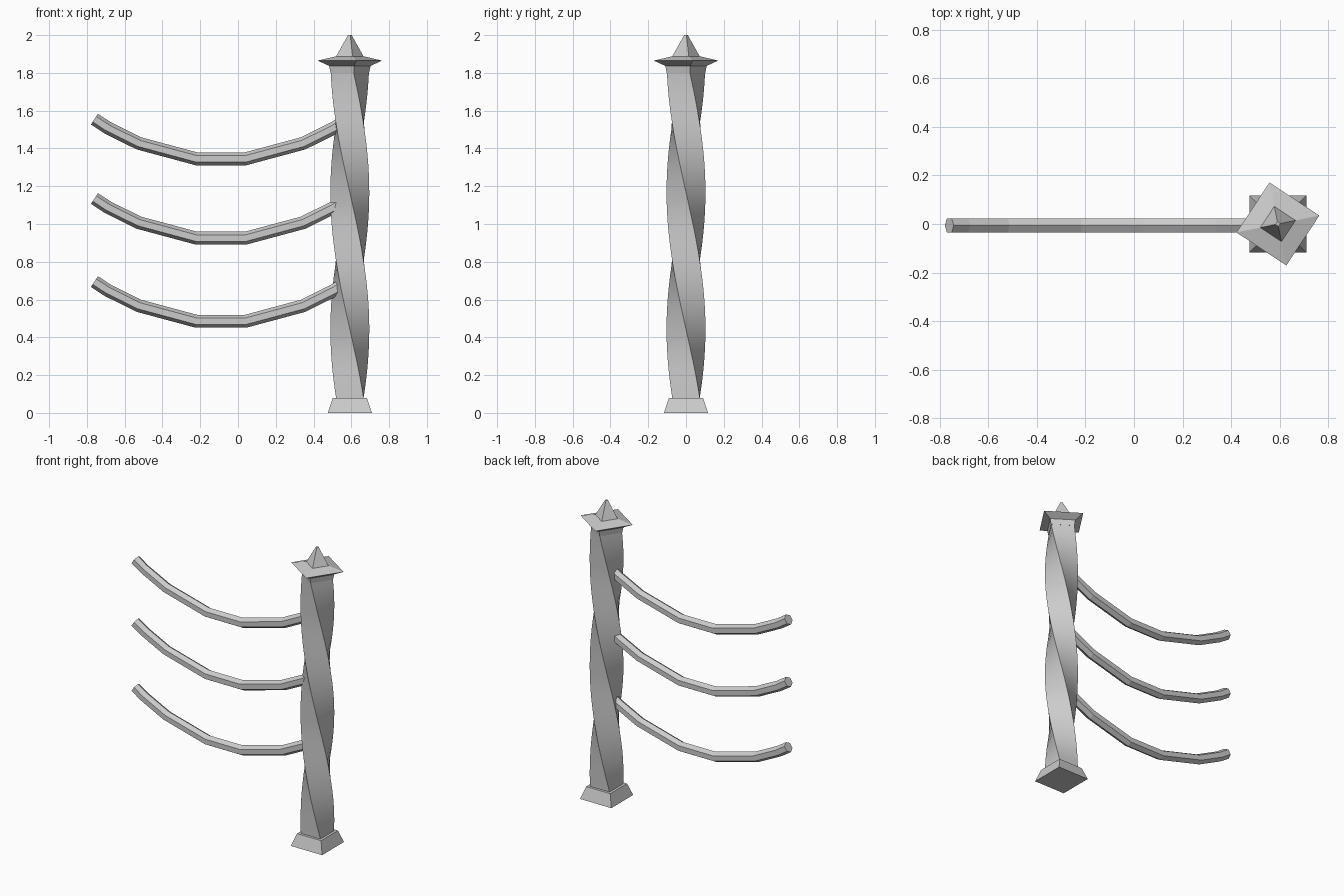
import bpy, bmesh
from math import sin, cos, pi, radians
from mathutils import Vector

if "Cube" in bpy.data.objects:
    bpy.data.objects.remove(bpy.data.objects["Cube"])

POST_X = 0.592
TWIST = radians(-90) / 0.725     # turn per unit of height
SHAFT_Z0, SHAFT_Z1 = 0.08, 1.80


def loft(name, rings):
    """Skin a list of equal-sized point rings and cap both ends."""
    bm = bmesh.new()
    loops = [[bm.verts.new(p) for p in ring] for ring in rings]
    n = len(loops[0])
    for a, b in zip(loops, loops[1:]):
        for i in range(n):
            j = (i + 1) % n
            bm.faces.new((a[i], a[j], b[j], b[i]))
    bm.faces.new(loops[0][::-1])
    bm.faces.new(loops[-1])
    bmesh.ops.recalc_face_normals(bm, faces=bm.faces)
    mesh = bpy.data.meshes.new(name)
    bm.to_mesh(mesh)
    bm.free()
    ob = bpy.data.objects.new(name, mesh)
    bpy.context.collection.objects.link(ob)
    return ob


def square(radius, z, turn=0.0):
    """Square ring round the post axis; radius is to the corner."""
    return [(POST_X + radius * cos(turn + pi / 4 + k * pi / 2),
             radius * sin(turn + pi / 4 + k * pi / 2), z) for k in range(4)]


# Tapered foot
loft("post_base", [square(0.165, 0), square(0.127, 0.08)])

# Twisted square shaft
steps = 40
rings = []
for i in range(steps + 1):
    z = SHAFT_Z0 + (SHAFT_Z1 - SHAFT_Z0) * i / steps
    rings.append(square(0.103, z, TWIST * (z - SHAFT_Z0)))
shaft = loft("post_shaft", rings)
bpy.context.view_layer.objects.active = shaft
shaft.select_set(True)
bpy.ops.object.shade_smooth_by_angle(angle=radians(30))
shaft.select_set(False)

# Flared cap and pointed finial, turned with the top of the shaft
top_turn = TWIST * (SHAFT_Z1 - SHAFT_Z0)
cap_profile = [(0.104, 1.80), (0.112, 1.837), (0.174, 1.865),
               (0.074, 1.888), (0.010, 2.0)]
loft("post_cap", [square(r, z, top_turn) for r, z in cap_profile])

# Sagging hexagonal rails: half path mirrored about the lowest point
MID_X, RAIL_Y, RAIL_R = -0.09, -0.006, 0.034
half = [(0.13, 0.0), (0.435, 0.082), (0.60, 0.164), (0.67, 0.21)]
path = [(-x, z) for x, z in reversed(half)] + half
pts = [Vector((MID_X + x, 0, z)) for x, z in path]


def rail(name, height):
    rings = []
    for i, p in enumerate(pts):
        d_in = (p - pts[max(i - 1, 0)]).normalized()
        d_out = (pts[min(i + 1, len(pts) - 1)] - p).normalized()
        tangent = (d_in + d_out).normalized()
        miter = 1 / max(tangent.dot(d_in), tangent.dot(d_out))
        up = Vector((-tangent.z, 0, tangent.x)) * miter
        c = p + Vector((0, RAIL_Y, height))
        rings.append([c + up * RAIL_R * cos(k * pi / 3)
                      + Vector((0, RAIL_R * sin(k * pi / 3), 0))
                      for k in range(6)])
    loft(name, rings)


for label, height in (("lower", 0.485), ("middle", 0.925), ("upper", 1.345)):
    rail(label + "_rail", height)
